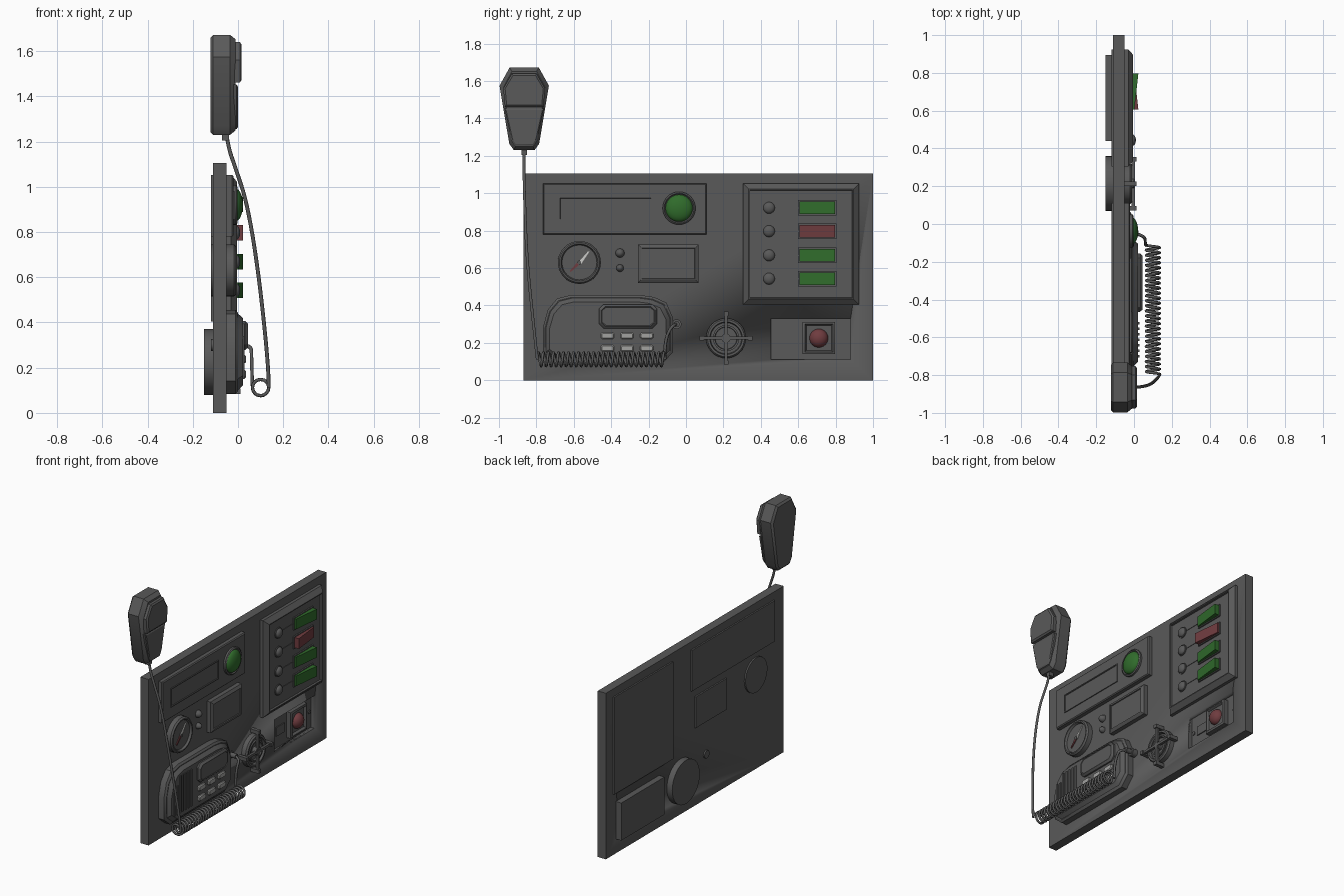
import bpy, bmesh, math
from mathutils import Vector

old = bpy.data.objects.get("Cube")
if old:
    bpy.data.objects.remove(old, do_unlink=True)


def material(name, r, g, b):
    m = bpy.data.materials.new(name)
    m.use_nodes = True
    m.diffuse_color = (r, g, b, 1)
    node = m.node_tree.nodes["Principled BSDF"]
    node.inputs["Base Color"].default_value = (r, g, b, 1)
    node.inputs["Roughness"].default_value = 0.7
    return m


GREY = material("dark grey", .10, .10, .10)
GREEN = material("signal green", .03, .15, .025)
RED = material("signal red", .16, .045, .05)
KEY = material("light grey", .36, .36, .35)
WHITE = material("white", .6, .6, .58)


def finish(name, bm, mat, smooth=True):
    bmesh.ops.recalc_face_normals(bm, faces=bm.faces)
    me = bpy.data.meshes.new(name)
    bm.to_mesh(me)
    bm.free()
    me.materials.append(mat)
    ob = bpy.data.objects.new(name, me)
    bpy.context.collection.objects.link(ob)
    if smooth:
        bpy.ops.object.select_all(action='DESELECT')
        ob.select_set(True)
        bpy.context.view_layer.objects.active = ob
        bpy.ops.object.shade_smooth_by_angle(angle=math.radians(32))
    return ob


def rect(y0, y1, z0, z1):
    return [(y0, z0), (y1, z0), (y1, z1), (y0, z1)]


def chamfered(y0, y1, z0, z1, c):
    return [(y0 + c, z0), (y1 - c, z0), (y1, z0 + c), (y1, z1 - c),
            (y1 - c, z1), (y0 + c, z1), (y0, z1 - c), (y0, z0 + c)]


def circle(y, z, r, n=32):
    return [(y + r * math.cos(i * math.tau / n), z + r * math.sin(i * math.tau / n)) for i in range(n)]


def shell(name, outline, steps, mat=GREY):
    """Loft an outline in y-z through (inset, x) steps, closed at both ends."""
    ys, zs = [p[0] for p in outline], [p[1] for p in outline]
    cy, cz = (min(ys) + max(ys)) / 2, (min(zs) + max(zs)) / 2
    hy, hz = (max(ys) - min(ys)) / 2, (max(zs) - min(zs)) / 2
    bm = bmesh.new()
    loops = [[bm.verts.new((x, cy + (y - cy) * (1 - i / hy), cz + (z - cz) * (1 - i / hz)))
              for y, z in outline] for i, x in steps]
    n = len(outline)
    for a, b in zip(loops, loops[1:]):
        for k in range(n):
            bm.faces.new((a[k], a[(k + 1) % n], b[(k + 1) % n], b[k]))
    bm.faces.new(loops[0])
    bm.faces.new(loops[-1])
    return finish(name, bm, mat)


def plain(name, outline, x0, x1, mat=GREY):
    return shell(name, outline, [(0, x0), (0, x1)], mat)


def dome(name, y, z, r, x, height, mat=GREY):
    steps = [(r * (1 - math.cos(a)), x + height * math.sin(a))
             for a in (math.radians(d) for d in range(0, 90, 12))]
    return shell(name, circle(y, z, r, 24), steps, mat)


def tube(name, pts, r, spline_type='POLY'):
    cu = bpy.data.curves.new(name, 'CURVE')
    cu.dimensions = '3D'
    cu.bevel_depth = r
    cu.bevel_resolution = 1
    cu.use_fill_caps = True
    sp = cu.splines.new(spline_type)
    sp.points.add(len(pts) - 1)
    for p, co in zip(sp.points, pts):
        p.co = (*co, 1)
    if spline_type == 'NURBS':
        sp.use_endpoint_u = True
        sp.order_u = 3
        sp.resolution_u = 8
    cu.materials.append(GREY)
    ob = bpy.data.objects.new(name, cu)
    bpy.context.collection.objects.link(ob)
    return ob


# Main board, with an opening for the recessed alarm pocket
board = plain("board", rect(-.87, 1, 0, 1.105), -.11, -.05)
cutter = plain("pocket_cutter", rect(.455, .88, .11, .33), -.2, .1)
mod = board.modifiers.new("opening", 'BOOLEAN')
mod.operation, mod.object, mod.solver = 'DIFFERENCE', cutter, 'EXACT'
bpy.context.view_layer.objects.active = board
bpy.ops.object.modifier_apply(modifier=mod.name)
bpy.data.objects.remove(cutter, do_unlink=True)

# Alarm pocket and its button
shell("alarm_pocket", rect(.44, .895, .095, .345), [(0, -.15), (0, -.055), (.015, -.055), (.015, -.08)])
shell("alarm_button_frame", rect(.623, .797, .14, .312),
      [(0, -.085), (0, -.05), (.012, -.045), (.02, -.06)])
dome("alarm_button", .71, .225, .05, -.062, .04, RED)
plain("alarm_label", rect(.51, .6, .19, .25), -.081, -.074)
for i, y in enumerate((.475, .86)):
    plain(f"alarm_screw_{i}", circle(y, .22, .012, 12), -.081, -.074)

# Upper indicator module
shell("indicator_module", rect(-.765, .11, .78, 1.052), [(0, -.12), (0, -.026), (.006, -.02)])
shell("indicator_screen", rect(-.68, -.18, .855, .98), [(0, -.03), (0, -.014), (.006, -.014), (.008, -.019)])
shell("green_button_ring", circle(-.037, .92, .088), [(0, -.03), (0, -.008), (.008, -.002), (.014, -.01)])
dome("green_button", -.037, .92, .073, -.012, .034, GREEN)

# Switch module: four lamps and four rockers
shell("switch_module", rect(.305, .925, .405, 1.052),
      [(0, -.12), (0, -.03), (.03, -.004), (.036, -.004), (.038, -.016)])
for i, z in enumerate((.922, .797, .668, .543)):
    plain(f"lamp_collar_{i}", circle(.444, z, .036, 20), -.02, -.01)
    dome(f"lamp_{i}", .444, z, .031, -.01, .02)
    plain(f"switch_link_{i}", rect(.48, .60, z - .003, z + .003), -.017, -.013)
    shell(f"rocker_frame_{i}", rect(.6, .804, z - .041, z + .041),
          [(0, -.02), (0, -.007), (.006, -.007), (.006, -.015)])
    rocker = plain(f"rocker_{i}", rect(.607, .797, z - .034, z + .034), -.016, .002, RED if i == 1 else GREEN)
    for v in rocker.data.vertices:
        high = v.co.y < .7 if i == 1 else v.co.y > .7
        if v.co.x > 0 and high:
            v.co.x = .023

# Gauge with its needle
shell("gauge", circle(-.57, .63, .115), [(0, -.12), (0, -.018), (.008, -.008), (.016, -.008), (.022, -.022)])
plain("gauge_needle", [(-.58, .625), (-.56, .622), (-.515, .69), (-.525, .688)], -.023, -.016, WHITE)
plain("gauge_needle_tail", [(-.58, .632), (-.568, .62), (-.617, .578), (-.622, .584)], -.023, -.016, RED)
plain("gauge_hub", circle(-.571, .629, .011, 12), -.023, -.012)

# Small lamps and square display
for i, (z, r) in enumerate(((.68, .024), (.6, .02))):
    dome(f"pilot_lamp_{i}", -.353, z, r, -.05, .03)
shell("display", rect(-.257, .068, .52, .727),
      [(0, -.12), (0, -.022), (.016, -.012), (.021, -.012), (.023, -.018)])

# Radio body, screen, keys and speaker grille
radio_half = [(-.70, .085), (-.13, .085), (-.07, .15), (-.07, .335), (-.105, .415), (-.17, .445), (-.24, .455),
              (-.62, .455), (-.69, .437), (-.74, .375), (-.765, .28), (-.765, .14)]
shell("radio_body", radio_half, [(0, -.06), (0, -.01), (.012, 0), (.016, 0), (.036, .022)])
shell("radio_screen", chamfered(-.465, -.155, .278, .406, .024),
      [(0, .015), (0, .032), (.012, .045), (.016, .041)])
for i, y in enumerate((-.42, -.315, -.21)):
    for j, z in enumerate((.238, .171)):
        shell(f"radio_key_{i}_{j}", chamfered(y - .035, y + .035, z - .018, z + .018, .008),
              [(0, .015), (0, .03), (.005, .036)], KEY)
for i in range(7):
    y = -.7 + .029 * i
    plain(f"grille_rib_{i}", rect(y - .007, y + .007, .15, .34 if i < 2 else .395), .015, .028)

# Cable socket
plain("cable_socket", circle(-.05, .3, .026, 16), -.12, -.015)
plain("cable_plug", circle(-.05, .3, .016, 16), -.02, .025)

# Coiled cable and its two straight leads
turns, per, y0, y1 = 25, 16, -.795, -.125
helix = [(.1 + .036 * math.cos(k * math.tau / per), y0 + (y1 - y0) * k / (turns * per),
          .112 + .036 * math.sin(k * math.tau / per)) for k in range(turns * per + per // 2 + 1)]
tube("cable_coil", helix, .0075)
tube("socket_lead", [helix[-1], (.062, -.115, .17), (.06, -.1, .25), (.058, -.065, .3), (.01, -.05, .3)],
     .0085, 'NURBS')
tube("microphone_lead", [(.136, -.795, .112), (.136, -.805, .2), (.09, -.85, .63), (.04, -.862, .93),
                         (-.01, -.866, 1.08), (-.045, -.866, 1.18), (-.055, -.866, 1.26)], .0085, 'NURBS')

# Round vent with a cross-shaped guard
plain("vent_housing", circle(.214, .225, .145), -.15, -.055)
shell("vent_ring", circle(.214, .225, .107), [(0, -.06), (0, -.02), (.008, -.01), (.02, -.01), (.024, -.03)])
shell("vent_inner_ring", circle(.214, .225, .07), [(0, -.04), (0, -.014), (.01, -.014), (.012, -.03)])
plain("vent_hub", circle(.214, .225, .025, 16), -.04, 0)
plain("vent_bar_across", rect(.074, .354, .217, .233), -.012, .004)
plain("vent_bar_upright", rect(.206, .222, .085, .365), -.012, .004)
for i, (a, b) in enumerate(((1, 0), (0, 1), (-1, 0), (0, -1))):
    y, z = .214 + .13 * a, .225 + .13 * b
    plain(f"vent_post_{i}", rect(y - .012, y + .012, z - .012, z + .012), -.06, .012)

# Hand microphone, mirrored about its centre line
def mirrored(half, c=-.865):
    return [(c + y, z) for y, z in half] + [(c - y, z) for y, z in reversed(half)]


shell("microphone_body", mirrored([(.055, 1.23), (.08, 1.265), (.132, 1.575), (.078, 1.672)]),
      [(.012, -.122), (0, -.11), (0, -.035), (.02, -.01)])
shell("microphone_grip_plate", mirrored([(.103, 1.462), (.112, 1.56), (.066, 1.64)]),
      [(0, -.015), (0, .008), (.01, .016)])
shell("microphone_talk_key", mirrored([(.05, 1.255), (.068, 1.285), (.105, 1.452)]),
      [(0, -.02), (0, -.006), (.008, -.001)])
plain("cable_collar", rect(-.88, -.85, 1.205, 1.24), -.07, -.04)
